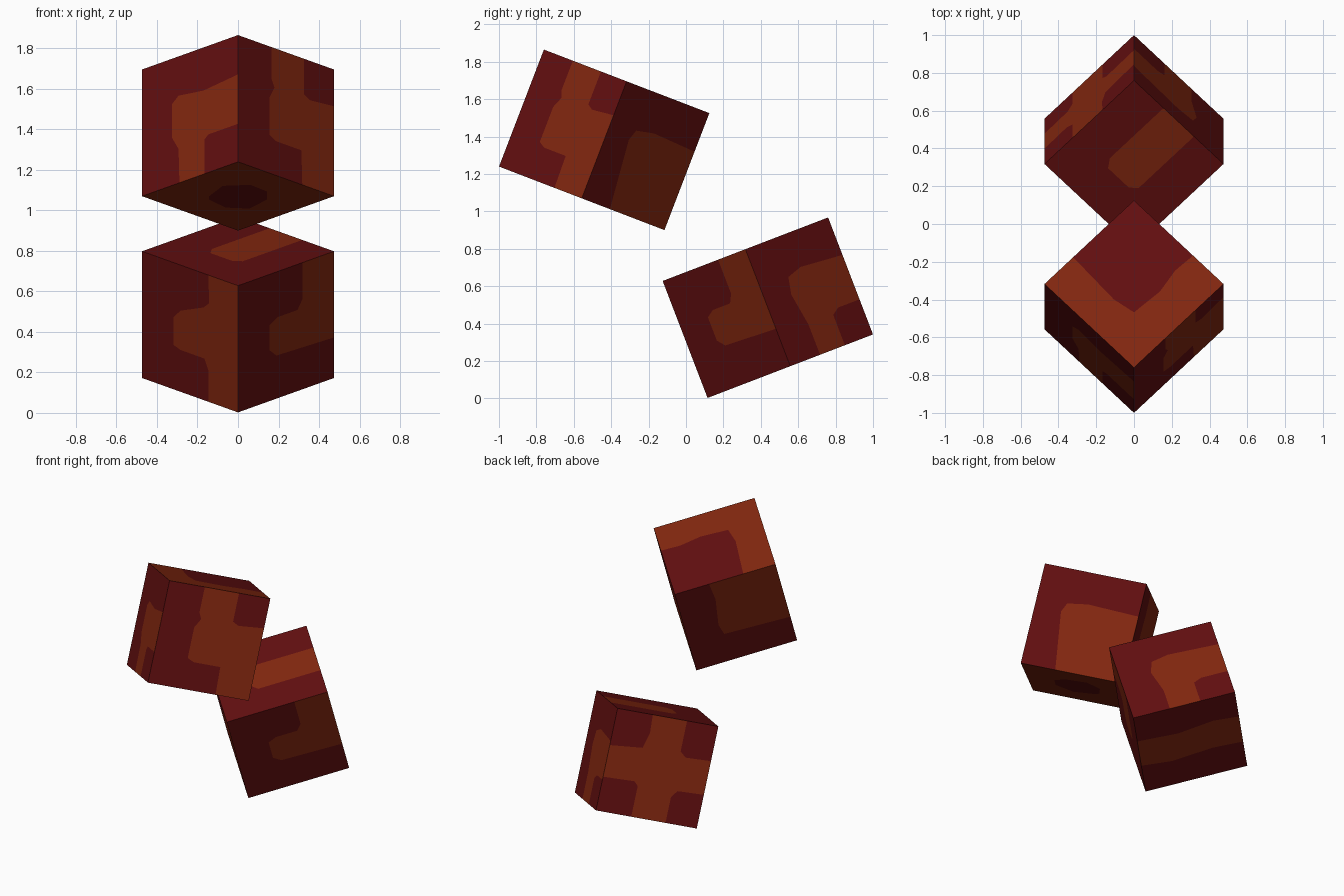
import bpy, bmesh, math
from mathutils import Matrix, Vector
from mathutils.geometry import delaunay_2d_cdt

if "Cube" in bpy.data.objects:
    bpy.data.objects.remove(bpy.data.objects["Cube"])

EDGE = 0.67


def material(name, rgb):
    m = bpy.data.materials.new(name)
    m.diffuse_color = (*rgb, 1)
    m.use_nodes = True
    m.node_tree.nodes["Principled BSDF"].inputs["Base Color"].default_value = m.diffuse_color
    return m


MATS = [material("dark_red", (0.122, 0.0046, 0.005)),
        material("rust_orange", (0.225, 0.020, 0.0048))]

# Each side as (right, up) axes seen from outside; the normal is right x up
SIDES = {
    "front_left": ((0, -1, 0), (0, 0, 1)),
    "front_right": ((1, 0, 0), (0, 0, 1)),
    "back_right": ((0, 1, 0), (0, 0, 1)),
    "back_left": ((-1, 0, 0), (0, 0, 1)),
    "top": ((1, 0, 0), (0, 1, 0)),
    "bottom": ((0, 1, 0), (1, 0, 0)),
}


def patterned_cube(name, centre, tilt, patches):
    """Cube whose sides are each cut along the outline of a coloured patch."""
    bm = bmesh.new()
    square = [Vector(p) for p in ((0, 0), (1, 0), (1, 1), (0, 1))]
    for side, (right, up) in SIDES.items():
        r, u = Vector(right), Vector(up)
        n = r.cross(u)
        pts = square + [Vector(p) for p in patches[side]]
        loops = [list(range(4)), list(range(4, len(pts)))]
        co, _, tris, _, _, source = delaunay_2d_cdt(pts, [], loops, 1, 1e-4)
        vs = [bm.verts.new((r * (2 * c.x - 1) + u * (2 * c.y - 1) + n) * EDGE / 2) for c in co]
        for tri, src in zip(tris, source):
            f = bm.faces.new([vs[i] for i in tri])
            f.normal_update()
            if f.normal.dot(n) < 0:
                f.normal_flip()
            f.material_index = 1 if 1 in src else 0
    bmesh.ops.remove_doubles(bm, verts=bm.verts, dist=1e-4)
    me = bpy.data.meshes.new(name)
    bm.to_mesh(me)
    bm.free()
    for m in MATS:
        me.materials.append(m)
    ob = bpy.data.objects.new(name, me)
    ob.matrix_world = (Matrix.Translation(centre) @ Matrix.Rotation(math.radians(tilt), 4, 'X')
                       @ Matrix.Rotation(math.radians(45), 4, 'Z'))
    bpy.context.collection.objects.link(ob)


# Upper cube: bent paths, corner patches and a spot underneath
patterned_cube("upper_cube", (0, -0.4375, 1.3825), -21, {
    "front_left": [(.39, 0), (.65, 0), (.65, .27), (.69, .3), (1, .3), (1, .69),
                   (.64, .66), (.38, .69), (.31, .64), (.31, .38), (.38, .27)],
    "front_right": [(.67, 0), (1, 0), (1, .71), (.75, .69), (.69, .72), (.69, 1),
                    (.35, 1), (.35, .75), (.38, .69), (.33, .6), (.33, .3), (.4, .27), (.66, .27)],
    "back_right": [(.34, 0), (1, 0), (1, .67), (.5, .69), (.3, .66), (.26, .57)],
    "back_left": [(.34, 1), (.36, .79), (.32, .47), (.35, .34), (1, .31), (1, 1)],
    "top": [(1, 1), (1, .34), (.81, .35), (.6, .31), (.33, .33), (.295, .52), (.32, 1)],
    "bottom": [(.65, .35), (.43, .27), (.27, .4), (.28, .58), (.4, .7), (.62, .74),
               (.73, .6), (.7, .4)],
})

# Lower cube: branching paths, a cross and straight bands
patterned_cube("lower_cube", (0, 0.4375, 0.485), 21, {
    "front_left": [(.69, 1), (.7, .78), (.64, .73), (.4, .64), (.33, .57), (.33, .35),
                   (.4, .33), (.65, .33), (.69, .25), (.69, 0), (1, 0), (1, 1)],
    "front_right": [(.67, 1), (.67, .71), (.62, .64), (.41, .64), (.33, .6), (.33, .4),
                    (.4, .34), (1, .32), (1, 1)],
    "back_right": [(1, .68), (.51, .71), (.34, .67), (.3, .53), (.36, .26), (.36, 0),
                   (.66, 0), (.66, .26), (.74, .3), (1, .3)],
    "back_left": [(.35, 1), (.36, .82), (.32, .67), (0, .64), (0, .33), (.31, .34),
                  (.35, .3), (.35, 0), (.69, 0), (.69, .25), (.74, .32), (1, .33),
                  (1, .66), (.75, .65), (.69, .7), (.69, 1)],
    "top": [(1, .33), (1, .67), (.4, .67), (.33, .62), (.33, .39), (.38, .33)],
    "bottom": [(0, .35), (.3, .31), (.7, .35), (1, .33), (1, .67), (.75, .7), (.4, .65), (0, .68)],
})
